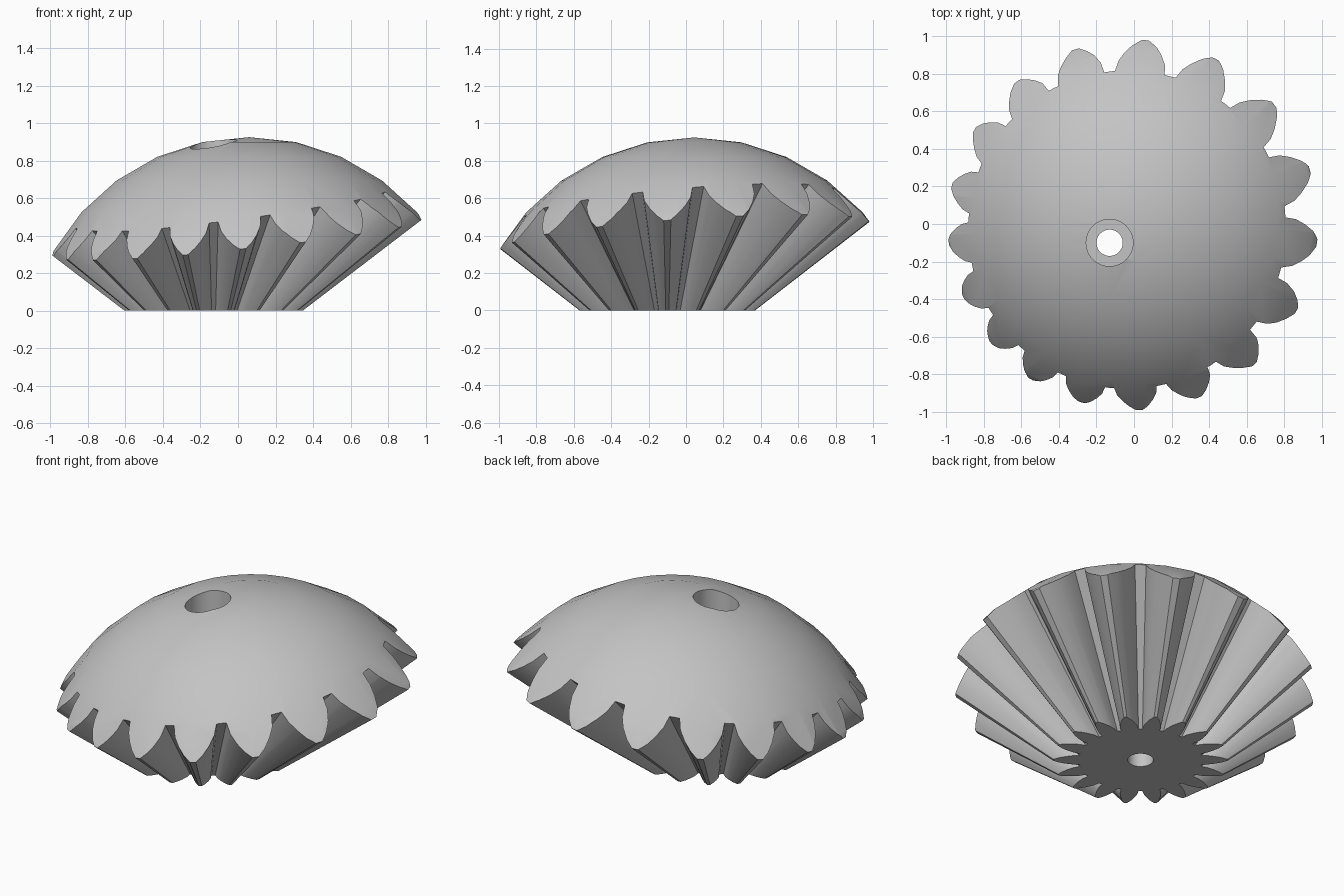
import bpy
import bmesh
from math import cos, sin, pi, radians

cube = bpy.data.objects.get("Cube")
if cube:
    bpy.data.objects.remove(cube, do_unlink=True)

AXIS = (-0.13, -0.10)   # gear axis
APEX = 0.363            # depth of the cone apex below the base
TEETH = 18
TOP = 1.15

steel = bpy.data.materials.new("grey_metal")
steel.use_nodes = True
GREY = (0.55, 0.55, 0.55, 1)
steel.diffuse_color = GREY
steel.node_tree.nodes["Principled BSDF"].inputs["Base Color"].default_value = GREY


def make_object(name, bm):
    bmesh.ops.recalc_face_normals(bm, faces=bm.faces[:])
    mesh = bpy.data.meshes.new(name)
    bm.to_mesh(mesh)
    bm.free()
    mesh.materials.append(steel)
    obj = bpy.data.objects.new(name, mesh)
    bpy.context.collection.objects.link(obj)
    return obj


def loft(name, rings):
    """Skin closed rings of equal length and cap both ends."""
    bm = bmesh.new()
    loops = [[bm.verts.new(p) for p in ring] for ring in rings]
    n = len(loops[0])
    for a, b in zip(loops, loops[1:]):
        for i in range(n):
            j = (i + 1) % n
            bm.faces.new((a[i], a[j], b[j], b[i]))
    bm.faces.new(loops[0][::-1])
    bm.faces.new(loops[-1])
    return make_object(name, bm)


def circle(radius, z, n=48):
    return [(AXIS[0] + radius * cos(2 * pi * i / n),
             AXIS[1] + radius * sin(2 * pi * i / n), z) for i in range(n)]


def apply_boolean(target, cutter, operation):
    cutter.hide_render = True
    mod = target.modifiers.new(cutter.name, 'BOOLEAN')
    mod.operation = operation
    mod.solver = 'EXACT'
    mod.object = cutter
    bpy.context.view_layer.objects.active = target
    bpy.ops.object.modifier_apply(modifier=mod.name)
    bpy.data.objects.remove(cutter, do_unlink=True)


# Tooth flank: radius at the base and half angle in degrees
flank = [(0.337, 8.2), (0.375, 7.2), (0.41, 5.4), (0.445, 3.3), (0.475, 1.0)]
tooth = [(r, -a) for r, a in flank] + [(r, a) for r, a in reversed(flank)]


def gear_ring(z):
    scale = (z + APEX) / APEX
    ring = []
    for k in range(TEETH):
        for r, a in tooth:
            t = radians(a) + 2 * pi * k / TEETH
            ring.append((AXIS[0] + scale * r * cos(t),
                         AXIS[1] + scale * r * sin(t), z))
    return ring


# Conical toothed body
gear = loft("bevel_gear", [gear_ring(0), gear_ring(TOP)])

# Off-centre dome that shapes the crown
bm = bmesh.new()
bmesh.ops.create_uvsphere(bm, u_segments=30, v_segments=15, radius=1.21)
bmesh.ops.translate(bm, verts=bm.verts[:], vec=(0.06, 0.045, -0.285))
apply_boolean(gear, make_object("dome_cutter", bm), 'INTERSECT')

# Shaft hole with a wider counterbore
bore = loft("bore_cutter", [circle(0.07, -0.2), circle(0.07, 0.3),
                            circle(0.125, 0.3), circle(0.125, 1.3)])
apply_boolean(gear, bore, 'DIFFERENCE')

# Smooth dome, crisp tooth edges
bpy.ops.object.select_all(action='DESELECT')
gear.select_set(True)
bpy.context.view_layer.objects.active = gear
bpy.ops.object.shade_smooth_by_angle(angle=radians(25))
